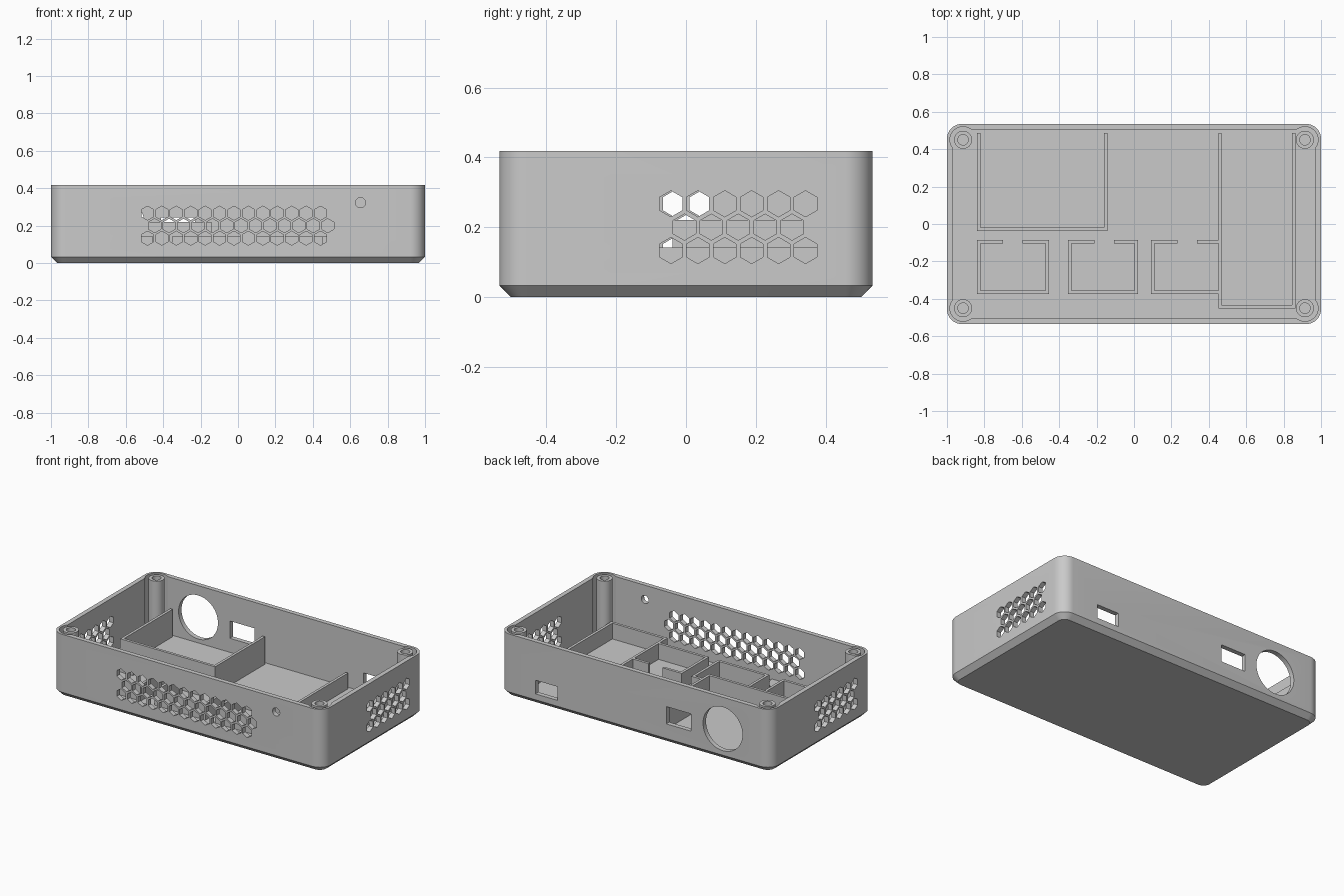
import bpy, bmesh, math
from mathutils import Matrix, Vector

if "Cube" in bpy.data.objects:
    bpy.data.objects.remove(bpy.data.objects["Cube"], do_unlink=True)

HX, HY, H = 1.0, 0.535, 0.418     # half length, half width, height
WALL, FLOOR, CHAMFER, R = 0.031, 0.037, 0.033, 0.08
THIN = 0.018                      # partition thickness
POST_X, POST_Y = 0.914, 0.45

grey = bpy.data.materials.new("plastic grey")
grey.use_nodes = True
grey.diffuse_color = (0.59, 0.59, 0.59, 1)
grey.node_tree.nodes["Principled BSDF"].inputs["Base Color"].default_value = grey.diffuse_color


def finish(bm, name, smooth=True):
    bmesh.ops.recalc_face_normals(bm, faces=bm.faces)
    mesh = bpy.data.meshes.new(name)
    bm.to_mesh(mesh)
    bm.free()
    mesh.materials.append(grey)
    ob = bpy.data.objects.new(name, mesh)
    bpy.context.scene.collection.objects.link(ob)
    if smooth:
        shade(ob)
    return ob


def shade(ob):
    bpy.ops.object.select_all(action='DESELECT')
    ob.select_set(True)
    bpy.context.view_layer.objects.active = ob
    bpy.ops.object.shade_smooth_by_angle(angle=math.radians(30))


def loft(bm, rings):
    """Skin a stack of equal-length point rings and cap both ends."""
    loops = [[bm.verts.new(p) for p in ring] for ring in rings]
    for a, b in zip(loops, loops[1:]):
        for i in range(len(a)):
            j = (i + 1) % len(a)
            bm.faces.new((a[i], a[j], b[j], b[i]))
    bm.faces.new(loops[0])
    bm.faces.new(loops[-1])


def rounded_rect(inset, z, segs=10):
    r = R - inset
    pts = []
    for k, (sx, sy) in enumerate([(1, 1), (-1, 1), (-1, -1), (1, -1)]):
        for i in range(segs + 1):
            a = math.pi / 2 * (k + i / segs)
            pts.append((sx * (HX - R) + r * math.cos(a), sy * (HY - R) + r * math.sin(a), z))
    return pts


def circle(x, y, z, r, n=40):
    return [(x + r * math.cos(math.tau * i / n), y + r * math.sin(math.tau * i / n), z) for i in range(n)]


def box(bm, x0, x1, y0, y1, z0, z1):
    m = Matrix.Translation(((x0 + x1) / 2, (y0 + y1) / 2, (z0 + z1) / 2))
    bmesh.ops.create_cube(bm, size=1, matrix=m @ Matrix.Diagonal((x1 - x0, y1 - y0, z1 - z0, 1)))


def prism(bm, centre, axis, r, n, depth=0.12):
    """Regular prism through a wall, one corner pointing up."""
    c, d = Vector(centre), Vector(axis)
    side = Vector((d.y, d.x, 0))
    rings = []
    for s in (-1, 1):
        rings.append([c + d * s * depth / 2 + r * (side * math.sin(math.tau * i / n)
                      + Vector((0, 0, math.cos(math.tau * i / n)))) for i in range(n)])
    loft(bm, rings)


# Open shell: chamfered foot, straight wall, rim, floor
bm = bmesh.new()
loft(bm, [rounded_rect(CHAMFER, 0), rounded_rect(0, CHAMFER), rounded_rect(0, H),
          rounded_rect(WALL, H), rounded_rect(WALL, FLOOR)])
shell = finish(bm, "case_shell", smooth=False)

# Cutters: honeycomb vents on three walls, port openings, clearance round the posts
STEP, ROWS, HEX = 0.0771, (0.267, 0.2, 0.133), 0.0375
CORNERS = (("front_right", -1, -1), ("front_left", 1, -1), ("back_right", -1, 1), ("back_left", 1, 1))
bm = bmesh.new()
for row, z in enumerate(ROWS):
    shift = STEP / 2 * (row % 2)
    for i in range(13):
        prism(bm, (-0.484 + shift + i * STEP, -HY, z), (0, 1, 0), HEX, 6)
    for i in range(6 - row % 2):
        y = -0.043 + shift + i * STEP
        prism(bm, (HX, y, z), (1, 0, 0), HEX, 6)
        prism(bm, (-HX, -y, z), (1, 0, 0), HEX, 6)
prism(bm, (0.655, -HY, 0.323), (0, 1, 0), 0.027, 24)
prism(bm, (-0.645, HY, 0.208), (0, 1, 0), 0.145, 56)
box(bm, -0.413, -0.23, HY - 0.06, HY + 0.06, 0.13, 0.245)
box(bm, 0.57, 0.732, HY - 0.06, HY + 0.06, 0.072, 0.163)
for name, sx, sy in CORNERS:
    loft(bm, [circle(sx * POST_X, sy * POST_Y, z, 0.07) for z in (FLOOR - 0.005, H + 0.1)])
cutter = finish(bm, "opening_cutter", smooth=False)
cutter.hide_render = True
mod = shell.modifiers.new("openings", 'BOOLEAN')
mod.operation, mod.solver, mod.object = 'DIFFERENCE', 'EXACT', cutter
bpy.context.view_layer.objects.active = shell
bpy.ops.object.modifier_apply(modifier=mod.name)
bpy.data.objects.remove(cutter, do_unlink=True)
shade(shell)

# Slim hollow screw posts in the corners
for name, sx, sy in CORNERS:
    bm = bmesh.new()
    profile = [(0.048, FLOOR - 0.015), (0.048, H), (0.028, H), (0.028, 0.1)]
    loft(bm, [circle(sx * POST_X, sy * POST_Y, z, r) for r, z in profile])
    finish(bm, name + "_screw_post")

# Shallow half-round pads against the front wall
for name, x in (("right", -0.386), ("left", 0.321)):
    bm = bmesh.new()
    arc = [(x + 0.107 * math.cos(math.pi * i / 24), -0.506 + 0.107 * math.sin(math.pi * i / 24))
           for i in range(25)]
    loft(bm, [[(px, py, z) for px, py in arc] for z in (FLOOR - 0.01, FLOOR + 0.008)])
    finish(bm, name + "_half_round_pad")

Z0, BACK, LOW, TALL = FLOOR - 0.01, 0.487, 0.142, 0.22

# Tall bay, open towards the back wall
bm = bmesh.new()
box(bm, -0.84, -0.84 + THIN, -0.038, BACK, Z0, TALL)
box(bm, -0.142 - THIN, -0.142, -0.038, BACK, Z0, TALL)
box(bm, -0.84 + THIN, -0.142 - THIN, -0.038, -0.038 + THIN, Z0, TALL)
finish(bm, "tall_bay", smooth=False)

# Long low bay, open towards the back wall
LEFT = 0.451
bm = bmesh.new()
box(bm, LEFT, LEFT + THIN, -0.452, BACK, Z0, LOW)
box(bm, 0.863 - THIN, 0.863, -0.452, BACK, Z0, LOW)
box(bm, LEFT + THIN, 0.863 - THIN, -0.452, -0.452 + THIN, Z0, LOW)
finish(bm, "long_bay", smooth=False)

# Three small bays with a gap in the rear wall; the last shares the long bay's side
for name, x0, x1 in (("right", -0.84, -0.454), ("middle", -0.352, 0.022),
                     ("left", 0.092, LEFT + THIN)):
    y0, y1 = -0.373, -0.086
    bm = bmesh.new()
    box(bm, x0, x0 + THIN, y0, y1, Z0, LOW)
    if name != "left":
        box(bm, x1 - THIN, x1, y0, y1, Z0, LOW)
    box(bm, x0 + THIN, x1 - THIN, y0, y0 + THIN, Z0, LOW)
    box(bm, x0 + THIN, x0 + 0.14, y1 - THIN, y1, Z0, LOW)
    box(bm, x0 + 0.245, x1 - THIN, y1 - THIN, y1, Z0, LOW)
    finish(bm, name + "_small_bay", smooth=False)
